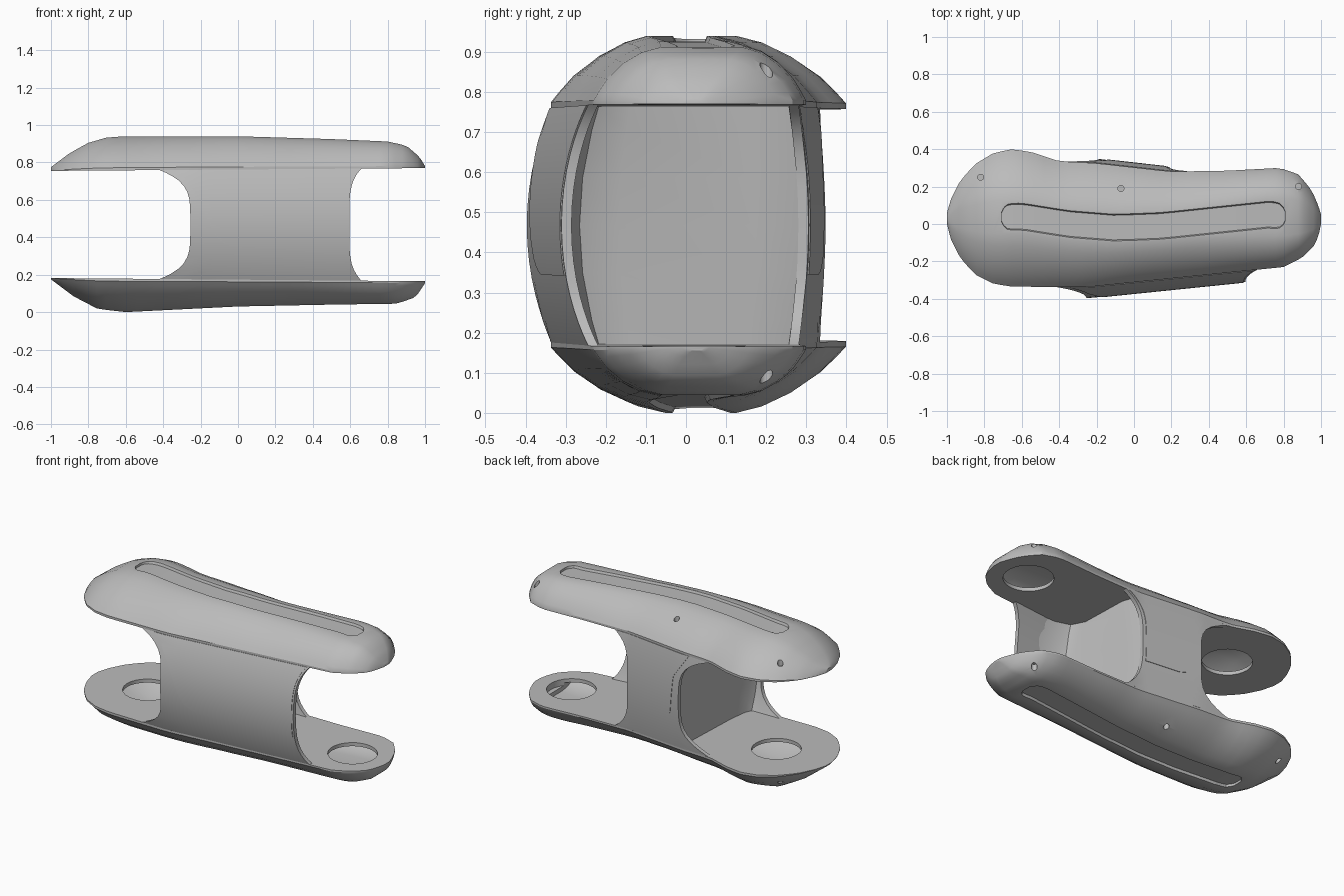
import bpy, bmesh, math

cube = bpy.data.objects.get("Cube")
if cube:
    bpy.data.objects.remove(cube, do_unlink=True)

grey = bpy.data.materials.new("satin grey")
grey.use_nodes = True
tone = (0.5, 0.5, 0.5, 1)
grey.diffuse_color = tone
grey.node_tree.nodes["Principled BSDF"].inputs["Base Color"].default_value = tone


def table(points):
    """Piecewise linear function through the points."""
    def at(x):
        if x <= points[0][0]:
            return points[0][1]
        for (a, p), (b, q) in zip(points, points[1:]):
            if x <= b:
                return p + (q - p) * (x - a) / (b - a)
        return points[-1][1]
    return at


# Plan outline, ridge line and heights along the length
back = table([(-1, .06), (-.98, .13), (-.93, .23), (-.85, .32), (-.75, .38), (-.65, .4),
              (-.55, .385), (-.4, .335), (-.2, .325), (.2, .28), (.5, .285), (.78, .3),
              (.88, .265), (.95, .18), (.985, .1), (1, .05)])
front = table([(-1, 0), (-.98, -.08), (-.93, -.18), (-.85, -.27), (-.75, -.32), (-.65, -.335),
               (-.25, -.337), (.6, -.25), (.8, -.23), (.9, -.18), (.96, -.12), (.985, -.07), (1, 0)])
ridge = table([(-1, .03), (-.6, .04), (-.35, 0), (-.1, -.02), (.15, -.01), (.72, .05), (1, .025)])
crown = table([(-1, .775), (-.9, .85), (-.8, .905), (-.7, .934), (-.6, .94), (0, .94),
               (.5, .925), (.8, .912), (.9, .89), (.97, .83), (1, .78)])
base = table([(-1, .175), (-.88, .085), (-.75, .017), (-.6, 0), (-.4, .01), (0, .03),
              (.5, .04), (.85, .045), (.95, .08), (1, .155)])
roof = table([(-1, .755), (1, .77)])
floor = table([(-1, .182), (1, .165)])
fullness = table([(-.6, 1.05), (.3, .95), (.7, .7)])
DOME = [(1, 0), (1, .08), (.94, .22), (.83, .45), (.64, .72), (.44, .91), (.26, 1)]


def finish(name, bm):
    bmesh.ops.recalc_face_normals(bm, faces=bm.faces[:])
    mesh = bpy.data.meshes.new(name)
    bm.to_mesh(mesh)
    bm.free()
    mesh.materials.append(grey)
    ob = bpy.data.objects.new(name, mesh)
    bpy.context.collection.objects.link(ob)
    return ob


def loft(name, rings):
    bm = bmesh.new()
    rows = [[bm.verts.new(p) for p in ring] for ring in rings]
    n = len(rows[0])
    for a, b in zip(rows, rows[1:]):
        for i in range(n):
            j = (i + 1) % n
            bm.faces.new((a[i], a[j], b[j], b[i]))
    bm.faces.new(rows[0])
    bm.faces.new(rows[-1])
    return finish(name, bm)


def cylinder(x, y, r, z0, z1):
    ring = [(x + r * math.cos(k * math.tau / 28), y + r * math.sin(k * math.tau / 28))
            for k in range(28)]
    return loft("cutter", [[(*p, z) for p in ring] for z in (z0, z1)])


def carve(ob, cutter):
    mod = ob.modifiers.new("carve", "BOOLEAN")
    mod.operation, mod.solver, mod.object = "DIFFERENCE", "EXACT", cutter
    bpy.context.view_layer.objects.active = ob
    bpy.ops.object.modifier_apply(modifier=mod.name)
    bpy.data.objects.remove(cutter, do_unlink=True)


def smooth(ob):
    bpy.ops.object.select_all(action="DESELECT")
    ob.select_set(True)
    bpy.context.view_layer.objects.active = ob
    bpy.ops.object.shade_smooth_by_angle(angle=math.radians(28))


def dome_ring(x, plate, height, scale=1):
    c, p, h, k = ridge(x), plate(x), height(x), fullness(x)

    def side(edge):
        return [(x, c + (edge(x) - c) * f ** k * scale, p + (h - p) * g) for f, g in DOME]
    return side(back) + side(front)[::-1]


def shell(name, plate, height, up):
    """Domed half with a hollow, bolt holes, a long recess and pin holes."""
    xs = [-math.cos(math.pi * i / 44) for i in range(45)]
    ob = loft(name, [dome_ring(x, plate, height) for x in xs])
    hollow = [dome_ring(-.86 + 1.74 * i / 24, lambda x: plate(x) + up * .022,
                        lambda x: height(x) - up * .045, .87) for i in range(25)]
    carve(ob, loft("cutter", hollow))
    for x, y in ((-.64, .03), (.77, .02)):
        carve(ob, cylinder(x, y, .14, plate(x) - up * .1, plate(x) + up * .04))
    # Long shallow recess with sloping sides
    rings = []
    for i in range(29):
        u = -math.cos(math.pi * (i + .7) / 29.4)
        x = .05 + .76 * u
        w = .08 * min(1, math.sqrt(max(0, 1 - max(0, (abs(u) - .9) / .1) ** 2)) + .12)
        c, h = ridge(x), height(x)
        rings.append([(x, c - w, h + up * .02), (x, c - w * .82, h - up * .014),
                      (x, c + w * .82, h - up * .014), (x, c + w, h + up * .02)])
    carve(ob, loft("cutter", rings))
    for x, y in ((-.82, .25), (-.07, .19), (.88, .2)):
        carve(ob, cylinder(x, y, .016, plate(x) + up * .03, height(x) + up * .1))
    smooth(ob)


def wall(name, edge, out, bulge, left, right, t0=-1, lift=0, thick=.025):
    """Curved web between the shells; left and right give its ends by height."""
    rings = []
    for j in range(21):
        s = j / 20
        t = t0 + (1 - t0) * (1 - math.cos(math.pi * s)) / 2
        outer, inner = [], []
        for i in range(15):
            x = left(t) + (right(t) - left(t)) * i / 14
            z = floor(x) + (roof(x) - floor(x)) * (t + 1) / 2
            y = edge(x) + out * (bulge * (1 - t * t) + lift)
            outer.append((x, y, z))
            inner.append((x, y - out * thick, z))
        rings.append(outer + inner[::-1])
    smooth(loft(name, rings))


def flare(x, amount):
    return lambda t: x + amount * abs(t) ** 4.5


shell("top_shell", roof, crown, 1)
shell("bottom_shell", floor, base, -1)

# Wide front web and narrow back web, each with a slightly raised panel
wall("front_wall", front, -1, .06, flare(-.255, -.165), flare(.595, .065))
wall("back_wall", back, 1, .024, flare(-.19, -.2), flare(.19, .1))
front_line = table([(-.42, .02), (-.38, -.05), (-.3, -.1), (-.1, -.14), (.2, -.175),
                    (.5, -.215), (.8, -.27), (1, -.34)])
back_line = table([(-.42, -.05), (-.38, -.1), (-.28, -.13), (.5, -.15), (1, -.25)])
wall("front_panel", front, -1, .06, front_line, flare(.585, .06), -.42, .003, .01)
wall("back_panel", back, 1, .024, back_line, flare(.17, .1), -.42, .003, .01)

# Core between the webs, closing the middle and curving into the front web
plan = [(.185, 0, 1), (.22, .6, 1), (.23, .5, 0), (.27, .8, 0), (.36, .93, 0), (.48, .98, 0),
        (-.235, .98, 0), (-.215, .85, 0), (-.2, .5, 0), (-.185, .6, 1)]
plan[0] = (.185, 1, 1)
rings = []
for t in (-1, -.8, -.4, 0, .4, .8, 1):
    ring = []
    for x, f, rear in plan + [(-.18, 1, 1)]:
        reach = back(x) - .012 + .024 * (1 - t * t) if rear else front(x) + .012 - .06 * (1 - t * t)
        ring.append((x, f * reach, floor(x) + (roof(x) - floor(x)) * (t + 1) / 2))
    rings.append(ring)
smooth(loft("core", rings))
